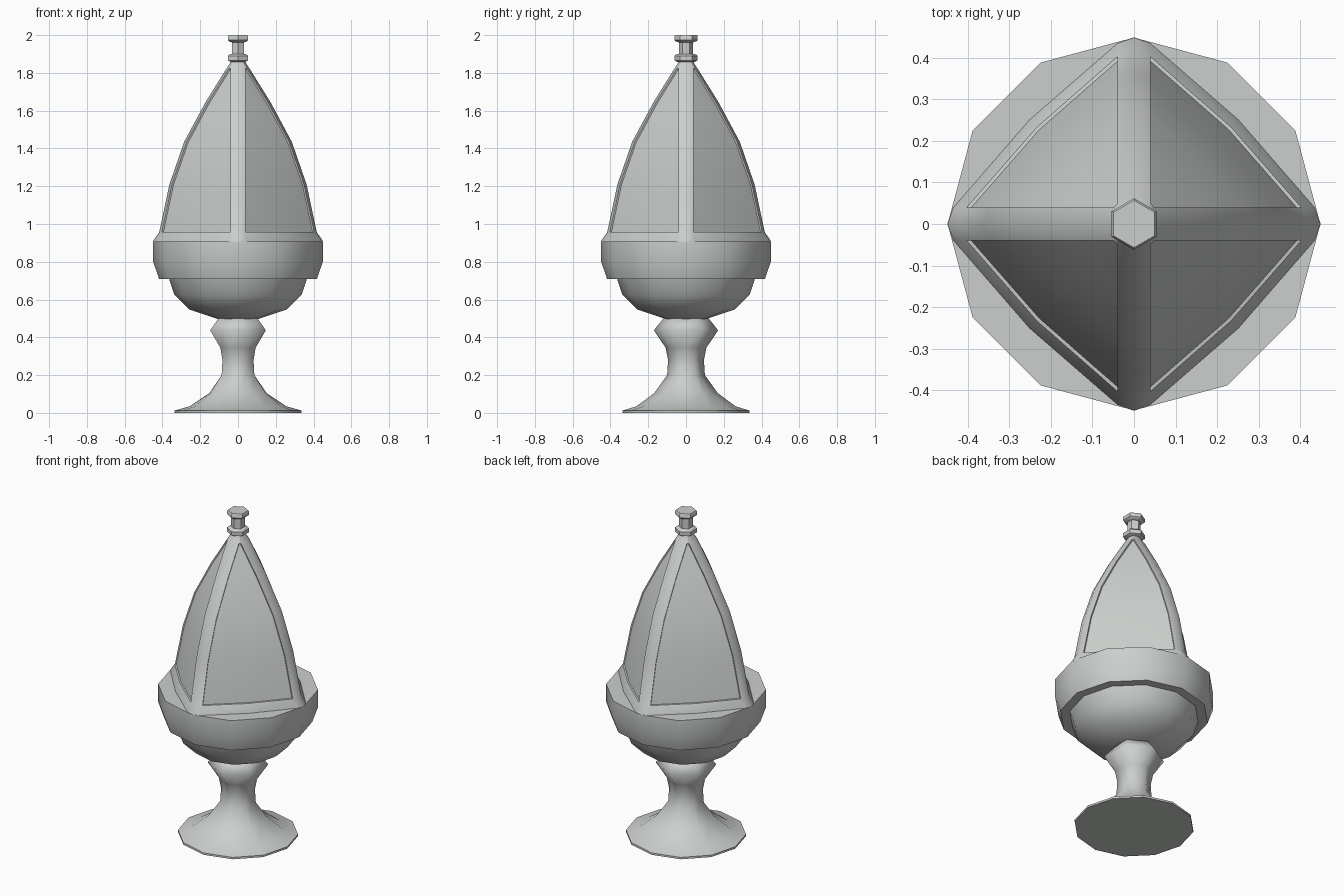
import bpy, bmesh
from math import sin, cos, pi, radians

cube = bpy.data.objects.get("Cube")
if cube:
    bpy.data.objects.remove(cube)

STONE = (0.60, 0.625, 0.605, 1)
mat = bpy.data.materials.new("pale grey stone")
mat.use_nodes = True
mat.diffuse_color = STONE
mat.node_tree.nodes["Principled BSDF"].inputs["Base Color"].default_value = STONE


def finish(name, bm, angle):
    """Turn a bmesh into a shaded object."""
    bmesh.ops.recalc_face_normals(bm, faces=bm.faces)
    mesh = bpy.data.meshes.new(name)
    bm.to_mesh(mesh)
    bm.free()
    mesh.materials.append(mat)
    obj = bpy.data.objects.new(name, mesh)
    bpy.context.collection.objects.link(obj)
    bpy.ops.object.select_all(action='DESELECT')
    obj.select_set(True)
    bpy.context.view_layer.objects.active = obj
    bpy.ops.object.shade_smooth_by_angle(angle=radians(angle))
    return obj


def skin(bm, rings):
    """Bridge stacked rings of points; returns face rows, caps both ends."""
    loops = [[bm.verts.new(p) for p in ring] for ring in rings]
    n = len(loops[0])
    rows = [[bm.faces.new((a[i], a[(i + 1) % n], b[(i + 1) % n], b[i])) for i in range(n)]
            for a, b in zip(loops, loops[1:])]
    bm.faces.new(loops[0][::-1])
    bm.faces.new(loops[-1])
    return rows


def ring(r, z, sides, flat=1.0):
    """Polygon with a corner on y; flat pulls every second corner inward."""
    return [(r * (flat if i % 2 else 1) * cos(pi / 2 + 2 * pi * i / sides),
             r * (flat if i % 2 else 1) * sin(pi / 2 + 2 * pi * i / sides), z)
            for i in range(sides)]


def lathe(name, profile, sides, angle):
    bm = bmesh.new()
    skin(bm, [ring(p[0], p[1], sides, *p[2:]) for p in profile])
    return finish(name, bm, angle)


# Pedestal: round foot blending into a six-sided neck and cap
HEX = cos(pi / 6)
lathe("pedestal", [(.337, 0), (.337, .012), (.262, .035, .98), (.168, .105, .9),
                   (.1, .2, HEX), (.095, .28, HEX), (.108, .345, HEX),
                   (.17, .437, HEX), (.12, .5, HEX)], 12, 65)

# Bowl and the wide band around its top
lathe("bowl", [(.11, .498), (.258, .547), (.337, .625), (.368, .72)], 12, 45)
lathe("band", [(.365, .71), (.418, .71), (.449, .8), (.449, .908)], 12, 45)


# Four-cornered spire: corner ribs, with bulging sides between them
def spire_ring(r, z):
    e = min(.04, .65 * r)
    inner = r - .35 * e
    mid = max(.56 * r, (inner + e) / 2 + .001)
    quarter = [(r, 0), (inner, e), (mid, mid), (e, inner)]
    pts = []
    for _ in range(4):
        pts += [(x, y, z) for x, y in quarter]
        quarter = [(-y, x) for x, y in quarter]
    return pts


bm = bmesh.new()
levels = [(.45, .9), (.448, .912), (.417, .957), (.363, 1.21), (.285, 1.435), (.172, 1.645),
          (.062, 1.822), (.046, 1.845), (.03, 1.875)]
rows = skin(bm, [spire_ring(*lv) for lv in levels])
bmesh.ops.recalc_face_normals(bm, faces=bm.faces)
# Sunken panel on each side
for q in range(4):
    panel = [row[4 * q + k] for row in rows[2:6] for k in (1, 2)]
    bmesh.ops.inset_region(bm, faces=panel, thickness=.003, depth=-.008, use_even_offset=True)
finish("spire", bm, 42)

# Six-sided finial
lathe("finial", [(.045, 1.858), (.062, 1.866), (.062, 1.89), (.053, 1.898), (.038, 1.9),
                 (.038, 1.962), (.053, 1.966), (.062, 1.974), (.062, 1.994), (.057, 2)], 6, 40)
